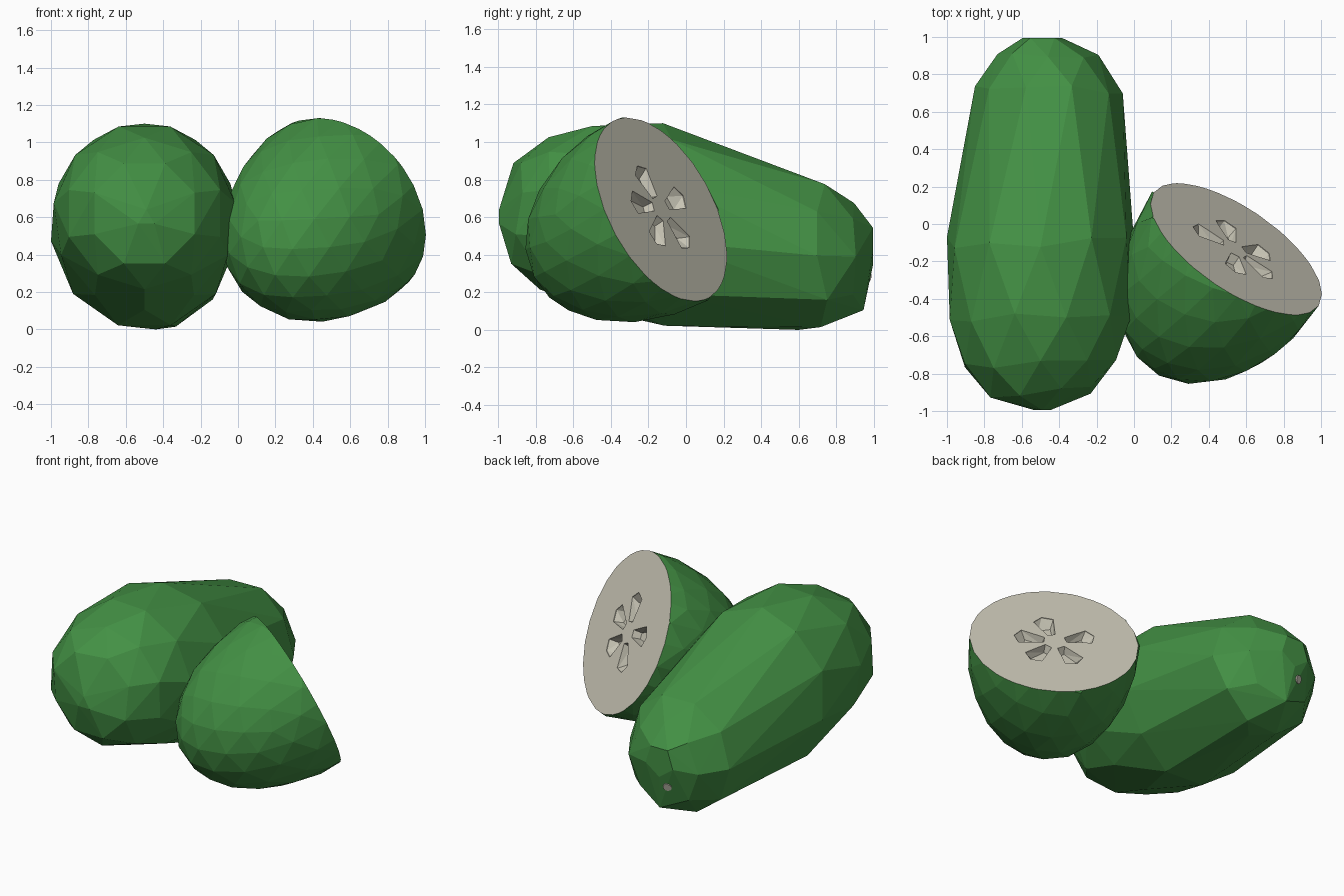
import bpy, bmesh, math, random
from mathutils import Vector, Matrix

if "Cube" in bpy.data.objects:
    bpy.data.objects.remove(bpy.data.objects["Cube"])

random.seed(4)

def material(name, rgb):
    m = bpy.data.materials.new(name)
    m.diffuse_color = (*rgb, 1)
    m.use_nodes = True
    m.node_tree.nodes["Principled BSDF"].inputs["Base Color"].default_value = m.diffuse_color
    return m

GREEN = material("green skin", (0.056, 0.28, 0.058))
FLESH = material("pale flesh", (0.58, 0.56, 0.465))

def make(name, bm, mats):
    bmesh.ops.recalc_face_normals(bm, faces=bm.faces[:])
    me = bpy.data.meshes.new(name)
    bm.to_mesh(me)
    bm.free()
    for m in mats:
        me.materials.append(m)
    ob = bpy.data.objects.new(name, me)
    bpy.context.collection.objects.link(ob)
    return ob

def hull(bm, points):
    verts = [bm.verts.new(p) for p in points]
    res = bmesh.ops.convex_hull(bm, input=verts)
    junk = {v for v in res["geom_interior"] + res["geom_unused"]
            if isinstance(v, bmesh.types.BMVert)}
    bmesh.ops.delete(bm, geom=list(junk), context='VERTS')

# whole fruit: hull over staggered rings (y, centre x, centre z, rx, rz, sides)
RINGS = [(-0.995, -.49, .59, .05, .05, 3), (-0.90, -.50, .62, .29, .29, 8),
         (-0.75, -.50, .62, .425, .405, 10), (-0.50, -.50, .605, .49, .50, 11),
         (-0.10, -.50, .55, .505, .55, 11), (0.73, -.455, .395, .395, .40, 10),
         (0.91, -.46, .39, .27, .285, 8), (0.995, -.49, .455, .11, .11, 5)]
pts = []
for k, (y, cx, cz, rx, rz, n) in enumerate(RINGS):
    for i in range(n):
        a = 2 * math.pi * (i + 0.5 * (k % 2)) / n + math.pi / 2
        dy = random.uniform(-.035, .035) if 0 < k < 7 else 0
        pts.append((cx + rx * math.cos(a), y + dy, cz + rz * math.sin(a)))
pts.append((-.44, .6, .0))
bm = bmesh.new()
hull(bm, pts)
whole = make("whole_fruit", bm, [GREEN])

# stem scar: small disc lying on the skin near the rear tip
bpy.context.view_layer.update()
hit, spot, normal, _ = whole.closest_point_on_mesh(Vector((-.535, .965, .28)))
bm = bmesh.new()
bmesh.ops.create_cone(bm, cap_ends=True, segments=10, radius1=.028, radius2=.028, depth=.012,
                      matrix=Matrix.Translation(spot) @ normal.to_track_quat('Z', 'Y').to_matrix().to_4x4())
make("stem_scar", bm, [FLESH])

# half fruit: local z is the cut normal
n = Vector((.516, .752, .407)).normalized()
u = Vector((0, 0, 1)).cross(n).normalized()
v = n.cross(u)
frame = Matrix.Translation((.54, -.13, .645)) @ Matrix((u, v, n)).transposed().to_4x4()

bm = bmesh.new()
bmesh.ops.create_icosphere(bm, subdivisions=3, radius=1)
bmesh.ops.rotate(bm, verts=bm.verts[:], matrix=Matrix.Rotation(.5, 3, 'X'))
bmesh.ops.scale(bm, verts=bm.verts[:], vec=(.545, .545, .835))
bmesh.ops.bisect_plane(bm, geom=bm.verts[:] + bm.edges[:] + bm.faces[:],
                       plane_co=(0, 0, 0), plane_no=(0, 0, 1), clear_outer=True)
rim = [e for e in bm.edges if e.is_boundary]
for w in {w for e in rim for w in e.verts}:
    w.co *= .535 / w.co.length
cap = bmesh.ops.contextual_create(bm, geom=rim)["faces"]
for f in cap:
    f.material_index = 1
bm.transform(Matrix.Translation((.022 * 0.3, -.004, -.004)) @ frame)
half = make("half_fruit", bm, [GREEN, FLESH])

# seed pockets: five wedges cut into the flesh, floors sloping up outwards
bm = bmesh.new()
for deg in (17, 107, 170, 231, 300):
    turn = Matrix.Rotation(math.radians(deg), 4, 'Z')
    plan = [(.07, .025), (.07, -.025), (.225, .066), (.225, -.066), (.262, 0)]
    top = [Vector((x, y, z)) for x, y in plan for z in (.03, -.005)]
    floor = [Vector((.085, .02, -.055)), Vector((.085, -.02, -.055)),
             Vector((.195, .04, -.055)), Vector((.195, -.04, -.055))]
    hull(bm, [frame @ (turn @ p) for p in top + floor])
for f in bm.faces:
    f.material_index = 1
cutter = make("pocket_cutter", bm, [GREEN, FLESH])
cutter.hide_render = True
mod = half.modifiers.new("pockets", 'BOOLEAN')
mod.operation = 'DIFFERENCE'
mod.solver = 'EXACT'
mod.object = cutter
bpy.context.view_layer.objects.active = half
bpy.ops.object.modifier_apply(modifier=mod.name)
bpy.data.objects.remove(cutter)
